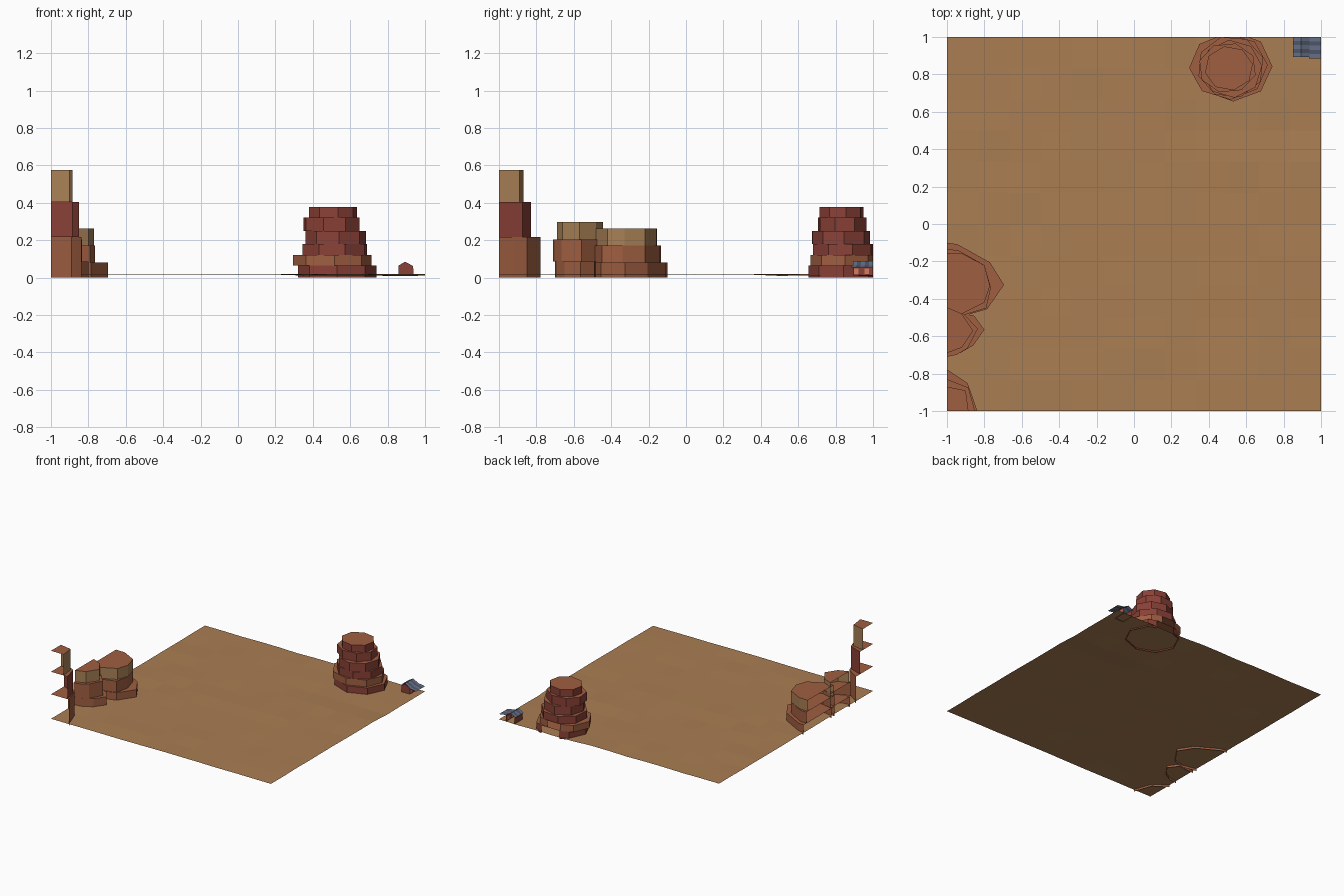
import bpy, bmesh, math, random

if "Cube" in bpy.data.objects:
    bpy.data.objects.remove(bpy.data.objects["Cube"])
random.seed(4)


def material(name, r, g, b):
    m = bpy.data.materials.new(name)
    lin = [(c / 255 / 12.92 if c < 11 else ((c / 255 + 0.055) / 1.055) ** 2.4) for c in (r, g, b)]
    m.diffuse_color = (*lin, 1)
    m.use_nodes = True
    m.node_tree.nodes["Principled BSDF"].inputs["Base Color"].default_value = m.diffuse_color
    return m


SAND = material("sand", 170, 126, 83)
TERRA = material("terracotta", 160, 95, 65)
TAN = material("tan_rock", 168, 128, 86)
RED = material("red_rock", 138, 65, 55)
BLUE = material("roof_blue", 104, 115, 138)
SLATE = material("roof_slate", 80, 88, 108)
GLOW = material("window_orange", 212, 125, 92)


def finish(name, bm, mats):
    me = bpy.data.meshes.new(name)
    bm.to_mesh(me)
    bm.free()
    for m in mats:
        me.materials.append(m)
    ob = bpy.data.objects.new(name, me)
    bpy.context.collection.objects.link(ob)
    return ob


def rock_layer(name, pts, z0, z1, side, closed):
    """Wall around an outline plus a terracotta cap; open where the map edge cuts it."""
    bm = bmesh.new()
    lo = [bm.verts.new((x, y, z0)) for x, y in pts]
    hi = [bm.verts.new((x, y, z1)) for x, y in pts]
    n = len(pts)
    for i in range(n if closed else n - 1):
        j = (i + 1) % n
        bm.faces.new((lo[i], lo[j], hi[j], hi[i]))
    bm.faces.new(hi).material_index = 1
    # trim at the back edge of the map
    bmesh.ops.bisect_plane(bm, geom=bm.verts[:] + bm.edges[:] + bm.faces[:],
                           plane_co=(0, 1, 0), plane_no=(0, 1, 0), clear_outer=True)
    return finish(name, bm, [side, TERRA])


def outline(x0, x1, y0, y1, sides, turn):
    """Polygon stretched to fill a rectangle."""
    p = [(math.cos(turn + math.tau * i / sides), math.sin(turn + math.tau * i / sides))
         for i in range(sides)]
    xs, ys = [a for a, b in p], [b for a, b in p]
    return [(x0 + (a - min(xs)) / (max(xs) - min(xs)) * (x1 - x0),
             y0 + (b - min(ys)) / (max(ys) - min(ys)) * (y1 - y0)) for a, b in p]


# Ground sheet with gentle bumps and a dip near the back right
bm = bmesh.new()
bmesh.ops.create_grid(bm, x_segments=12, y_segments=12, size=1)
for v in bm.verts:
    dip = 0.007 if v.co.x > 0.2 and v.co.y > 0.4 else 0
    v.co.z = 0.018 - dip + random.uniform(-0.002, 0.002)
finish("ground", bm, [SAND])

# Round butte: x0, x1, y0, y1, z0, z1, turn, colour
butte = [
    (0.32, 0.74, 0.655, 1.03, 0, 0.065, 0.0, RED),
    (0.295, 0.715, 0.665, 1.02, 0.065, 0.12, 0.05, TERRA),
    (0.345, 0.69, 0.68, 1.0, 0.12, 0.18, 0.3, RED),
    (0.36, 0.685, 0.675, 0.985, 0.18, 0.25, 0.1, RED),
    (0.35, 0.65, 0.705, 0.965, 0.25, 0.32, 0.5, RED),
    (0.38, 0.635, 0.715, 0.95, 0.32, 0.378, 0.2, RED),
]
for i, (x0, x1, y0, y1, z0, z1, turn, col) in enumerate(butte):
    rock_layer(f"butte_layer_{i + 1}", outline(x0, x1, y0, y1, 8, turn), z0, z1, col, True)

# Rock stacks cut open by the map edge: top heights, colours, outlines
stacks = {
    "wide_mesa": ([0.08, 0.172, 0.262], [TERRA, TERRA, TAN], [
        [(-1, -.5), (-.92, -.495), (-.785, -.455), (-.695, -.325), (-.77, -.205), (-.945, -.108), (-1, -.1)],
        [(-1, -.5), (-.92, -.49), (-.79, -.45), (-.765, -.34), (-.8, -.22), (-.94, -.14), (-1, -.135)],
        [(-1, -.485), (-.92, -.48), (-.8, -.42), (-.77, -.33), (-.8, -.22), (-.92, -.157), (-1, -.155)]]),
    "small_mesa": ([0.085, 0.203, 0.296], [TERRA, TERRA, TAN], [
        [(-1, -.7), (-.93, -.69), (-.86, -.65), (-.8, -.565), (-.855, -.49), (-1, -.46)],
        [(-1, -.71), (-.95, -.7), (-.89, -.665), (-.835, -.56), (-.92, -.47), (-1, -.45)],
        [(-1, -.69), (-.92, -.66), (-.86, -.57), (-.92, -.48), (-1, -.445)]]),
    "corner_spire": ([0.218, 0.403, 0.575], [TERRA, RED, TAN], [
        [(-.838, -1), (-.865, -.92), (-.89, -.85), (-1, -.778)],
        [(-.85, -1), (-.885, -.875), (-1, -.83)],
        [(-.885, -1), (-.9, -.89), (-1, -.87)]]),
}
for name, (tops, cols, outlines) in stacks.items():
    z0 = 0
    for i, (z1, col, pts) in enumerate(zip(tops, cols, outlines)):
        if name == "corner_spire":
            # the map corner closes the cap only, so build it as its own outline
            bm = bmesh.new()
            cap = [bm.verts.new((x, y, z1)) for x, y in pts]
            low = [bm.verts.new((x, y, z0)) for x, y in pts]
            for j in range(len(pts) - 1):
                bm.faces.new((low[j], low[j + 1], cap[j + 1], cap[j]))
            bm.faces.new(cap + [bm.verts.new((-1, -1, z1))]).material_index = 1
            finish(f"{name}_layer_{i + 1}", bm, [col, TERRA])
        else:
            rock_layer(f"{name}_layer_{i + 1}", pts, z0, z1, col, False)
        z0 = z1

# Cabin walls with a gable front, open at the map edge
XL, XR, YF, ZB = 0.858, 0.936, 0.895, 0.008
bm = bmesh.new()
f = [(XL, ZB), (XR, ZB), (XR, 0.062), (0.893, 0.085), (XL, 0.064)]
front = [bm.verts.new((x, YF, z)) for x, z in f]
back = [bm.verts.new((x, 1, z)) for x, z in f]
bm.faces.new(front)
for i, j in ((1, 2), (4, 0)):
    bm.faces.new((front[i], back[i], back[j], front[j]))
finish("cabin_walls", bm, [RED])


def roof_sheet(name, xa, za, xb, zb, y0, bands):
    """Sloping sheet running to the map edge, banded along y."""
    bm = bmesh.new()
    rows = []
    for k in range(bands + 1):
        y = y0 + (1 - y0) * k / bands
        rows.append((bm.verts.new((xa, y, za)), bm.verts.new((xb, y, zb))))
    for k in range(bands):
        (a, b), (c, d) = rows[k], rows[k + 1]
        bm.faces.new((a, b, d, c)).material_index = k % 2
    finish(name, bm, [BLUE, SLATE])


roof_sheet("roof_left", 0.85, 0.065, 0.893, 0.09, 0.893, 5)
roof_sheet("roof_right", 0.893, 0.09, 0.94, 0.064, 0.893, 5)
roof_sheet("porch_roof", 0.935, 0.065, 1.0, 0.055, 0.885, 5)

# Cabin side windows
for i, y in enumerate((0.91, 0.967)):
    bm = bmesh.new()
    bmesh.ops.create_cube(bm, size=1)
    for v in bm.verts:
        v.co = (XR + 0.002 * v.co.x, y + 0.024 * v.co.y, 0.034 + 0.028 * v.co.z)
    finish(f"cabin_window_{i + 1}", bm, [GLOW])
